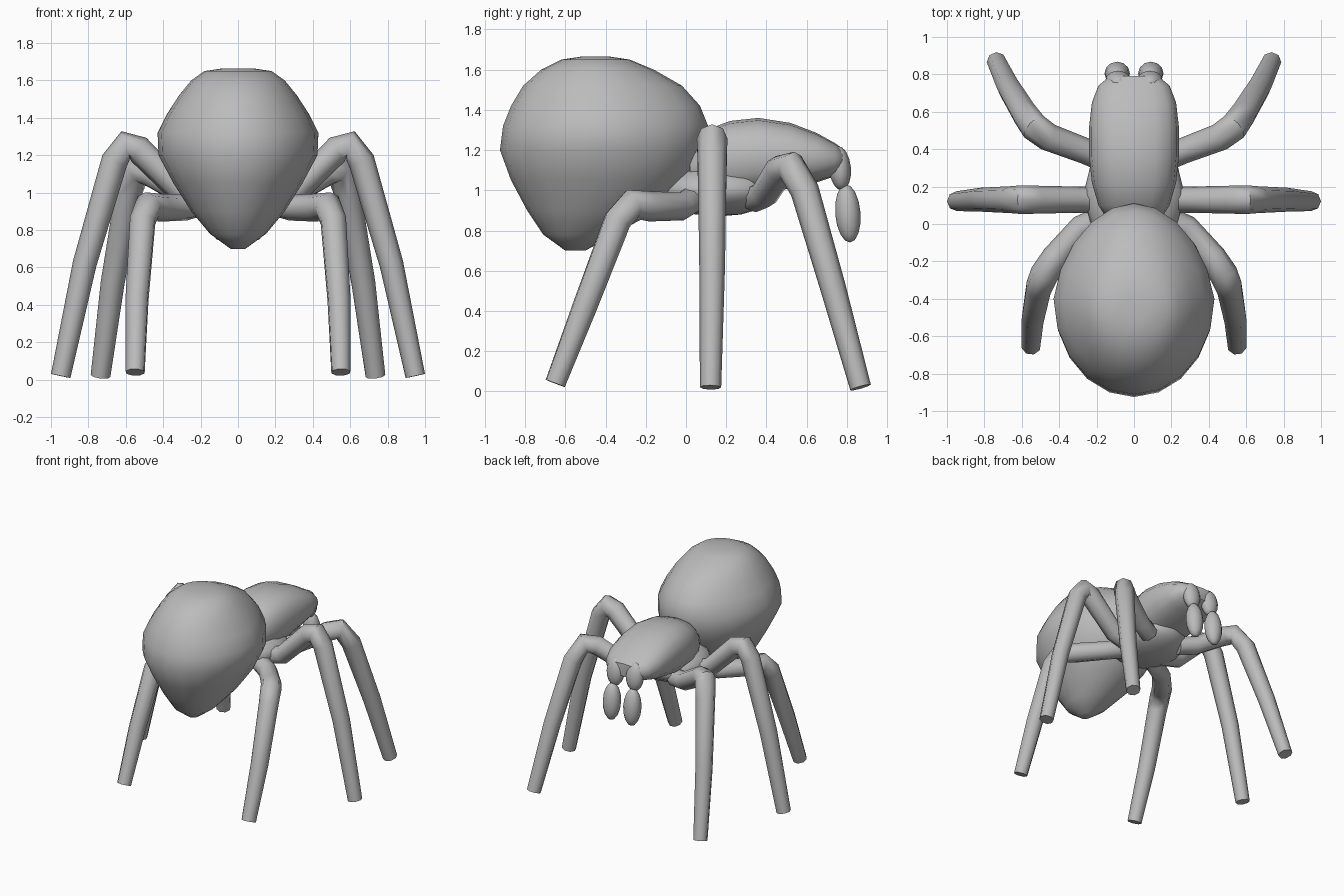
import bpy, bmesh, math
from mathutils import Vector

if "Cube" in bpy.data.objects:
    bpy.data.objects.remove(bpy.data.objects["Cube"], do_unlink=True)

grey = bpy.data.materials.new("plain grey")
grey.use_nodes = True
GREY = (0.5, 0.5, 0.5, 1)
grey.diffuse_color = GREY
grey.node_tree.nodes["Principled BSDF"].inputs["Base Color"].default_value = GREY


def finish(name, bm, angle=50):
    """Turn a bmesh into a smooth, grey object."""
    bmesh.ops.recalc_face_normals(bm, faces=bm.faces)
    mesh = bpy.data.meshes.new(name)
    bm.to_mesh(mesh)
    bm.free()
    mesh.materials.append(grey)
    obj = bpy.data.objects.new(name, mesh)
    bpy.context.collection.objects.link(obj)
    bpy.ops.object.select_all(action="DESELECT")
    obj.select_set(True)
    bpy.context.view_layer.objects.active = obj
    bpy.ops.object.shade_smooth_by_angle(angle=math.radians(angle))
    return obj


def loft(name, rings):
    """Skin a list of closed point rings and cap both ends."""
    bm = bmesh.new()
    loops = [[bm.verts.new(p) for p in ring] for ring in rings]
    n = len(loops[0])
    for a, b in zip(loops, loops[1:]):
        for i in range(n):
            j = (i + 1) % n
            bm.faces.new((a[i], a[j], b[j], b[i]))
    bm.faces.new(loops[0])
    bm.faces.new(loops[-1])
    return finish(name, bm)


def circle(n):
    return [(math.cos(t), math.sin(t)) for t in (math.tau * i / n for i in range(n))]


def squarish(v, power):
    return math.copysign(abs(v) ** power, v)


def ellipsoid(name, centre, radii, tilt=0.0):
    bm = bmesh.new()
    bmesh.ops.create_uvsphere(bm, u_segments=12, v_segments=8, radius=1)
    obj = finish(name, bm)
    obj.location, obj.scale, obj.rotation_euler = centre, radii, (tilt, 0, 0)


def leg(name, points, radii):
    """Tapered eight-sided tube through the joints."""
    pts = [Vector(p) for p in points]
    span = pts[-1] - pts[0]
    level = Vector((-span.y, span.x, 0))
    rings = []
    for i, p in enumerate(pts):
        d_in = (p - pts[max(i - 1, 0)]).normalized()
        d_out = (pts[min(i + 1, len(pts) - 1)] - p).normalized()
        along = (d_in + d_out).normalized()
        side = (level - along * level.dot(along)).normalized()
        up = along.cross(side)
        rings.append([p + radii[i] * (side * c + up * s) for c, s in circle(8)])
    loft(name, rings)


# Abdomen: height, rear y, front y, half width, narrowing towards the head
abdomen = [(0.70, -0.60, -0.50, 0.04, 0), (0.78, -0.71, -0.36, 0.15, 0),
           (0.90, -0.79, -0.14, 0.25, 0), (1.05, -0.87, 0.02, 0.345, 0),
           (1.20, -0.925, 0.09, 0.425, 0.06), (1.32, -0.91, 0.11, 0.43, 0.14),
           (1.42, -0.87, 0.07, 0.38, 0.16), (1.52, -0.81, -0.02, 0.315, 0.12),
           (1.60, -0.72, -0.16, 0.25, 0.05), (1.65, -0.62, -0.28, 0.18, 0),
           (1.665, -0.52, -0.38, 0.08, 0)]
loft("abdomen", [[(w * c * (1 - taper * max(s, 0)), (a + b) / 2 + (b - a) / 2 * s, z)
                  for c, s in circle(20)] for z, a, b, w, taper in abdomen])

# Head and back shield: y, bottom, top, half width
head = [(0.02, 1.02, 1.22, 0.14), (0.10, 0.98, 1.30, 0.19),
        (0.22, 0.97, 1.345, 0.225), (0.36, 0.98, 1.36, 0.24),
        (0.52, 1.01, 1.335, 0.24), (0.65, 1.04, 1.285, 0.225),
        (0.74, 1.07, 1.235, 0.19), (0.79, 1.10, 1.20, 0.13)]
loft("head", [[(w * squarish(c, 0.75), y, (lo + hi) / 2 + (hi - lo) / 2 * squarish(s, 0.85))
               for c, s in circle(16)] for y, lo, hi, w in head])

# Underside between the hips
ellipsoid("sternum", (0, 0.16, 1.0), (0.27, 0.30, 0.13))

# Leg joints on the left, from hip to foot
legs = {
    "front": [(0.14, 0.34, 0.96), (0.26, 0.39, 0.98), (0.46, 0.465, 1.10), (0.535, 0.52, 1.12),
              (0.585, 0.59, 1.00), (0.67, 0.73, 0.52), (0.735, 0.868, 0.02)],
    "middle": [(0.14, 0.13, 0.96), (0.30, 0.13, 1.00), (0.53, 0.13, 1.23), (0.60, 0.13, 1.255),
               (0.66, 0.13, 1.17), (0.82, 0.13, 0.62), (0.948, 0.122, 0.02)],
    "rear": [(0.14, 0.04, 0.96), (0.28, -0.02, 0.92), (0.42, -0.18, 0.92), (0.48, -0.27, 0.93),
             (0.51, -0.34, 0.85), (0.54, -0.50, 0.43), (0.55, -0.65, 0.04)],
}
radii = [0.07, 0.07, 0.075, 0.077, 0.072, 0.064, 0.053]

for side, label in ((1, "left"), (-1, "right")):
    for name, joints in legs.items():
        leg(f"{name}_leg_{label}", [(side * x, y, z) for x, y, z in joints], radii)
    # Mouthparts below the face, and the small bumps that carry them
    ellipsoid(f"fang_{label}", (side * 0.09, 0.805, 0.885), (0.068, 0.063, 0.145), 0.08)
    ellipsoid(f"fang_base_{label}", (side * 0.085, 0.765, 1.11), (0.07, 0.055, 0.11), 0.1)
